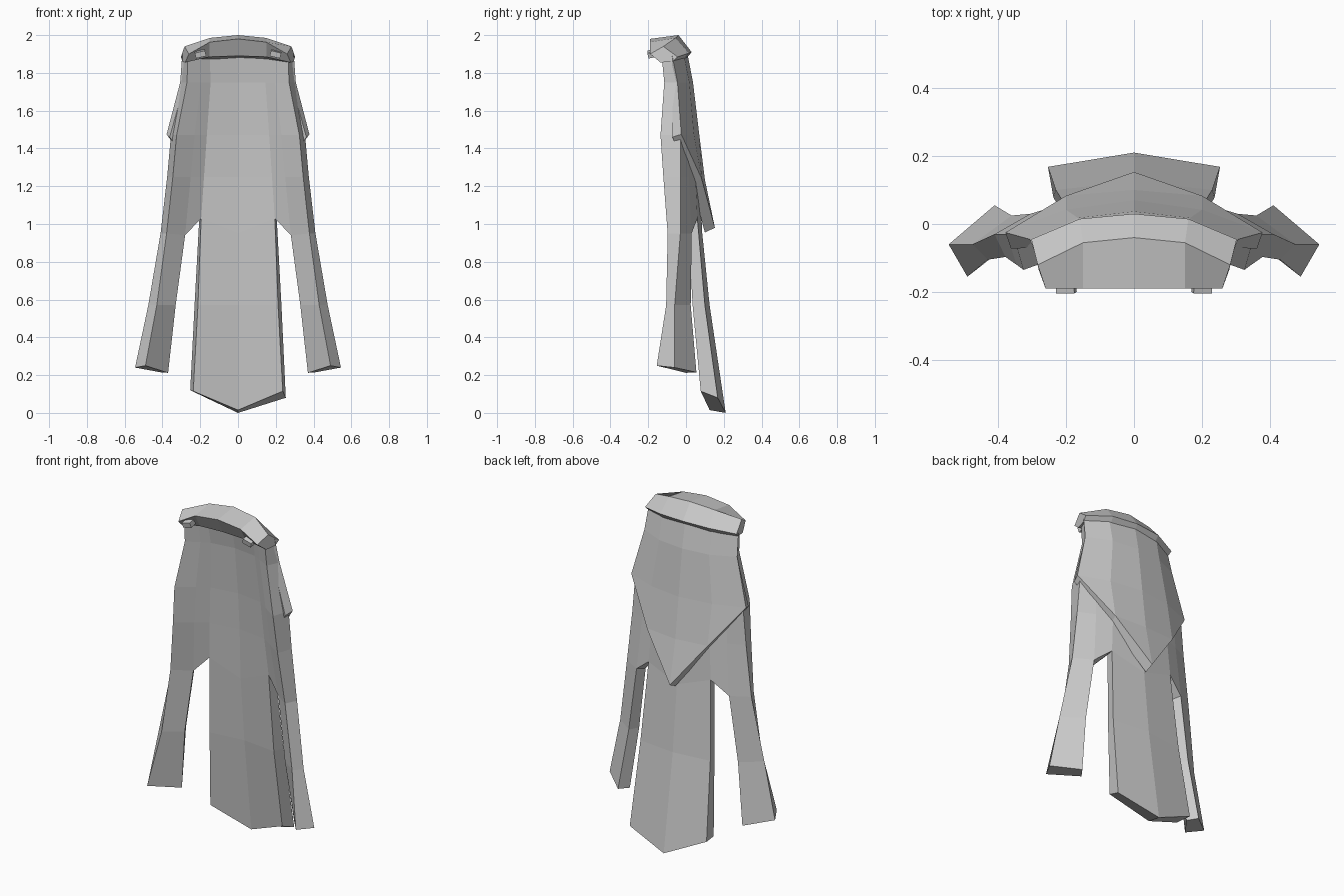
import bpy, bmesh, math

if "Cube" in bpy.data.objects:
    bpy.data.objects.remove(bpy.data.objects["Cube"])

grey = bpy.data.materials.new("cloth_grey")
grey.diffuse_color = (0.6, 0.6, 0.6, 1)
grey.use_nodes = True
grey.node_tree.nodes["Principled BSDF"].inputs["Base Color"].default_value = grey.diffuse_color


def add_object(name, bm):
    bmesh.ops.remove_doubles(bm, verts=bm.verts, dist=0.0005)
    bmesh.ops.recalc_face_normals(bm, faces=bm.faces)
    mesh = bpy.data.meshes.new(name)
    bm.to_mesh(mesh)
    bm.free()
    mesh.materials.append(grey)
    ob = bpy.data.objects.new(name, mesh)
    bpy.context.collection.objects.link(ob)
    return ob


def level(z, *pts):
    return [(x, y, z) for x, y in pts]


def add_grid(bm, rows, side, holes=()):
    """Quads between half rows (centre outwards); None points collapse to triangles."""
    grid = [[p and bm.verts.new((p[0] * side, p[1], p[2])) for p in row] for row in rows]
    for r in range(len(rows) - 1):
        for c in range(len(rows[0]) - 1):
            face = [grid[r][c], grid[r][c + 1], grid[r + 1][c + 1], grid[r + 1][c]]
            face = [v for v in face if v]
            if (r, c) not in holes and len(face) > 2:
                bm.faces.new(face)
    return grid


# Wrap-around skirt cloth, split below into a back tail and two side tails
outer = [
    level(1.9, (0, 0), (.16, -.02), (.22, -.045), (.285, -.08), (.265, -.13)),
    level(1.75, (0, .03), (.16, .01), (.23, -.02), (.3, -.05), (.27, -.115)),
    level(1.47, (0, .06), (.18, .035), (.27, .005), (.355, -.03), (.325, -.135)),
    level(1.25, (0, .075), (.19, .05), (.28, .015), (.375, -.03), (.345, -.12)),
    [(0, .085, .96), (.205, .06, 1.03), (.305, .03, .95), (.41, -.03, .95), (.378, -.097, .95)],
    level(.57, (0, .125), (.23, .1), (.36, .025), (.475, -.06), (.43, -.105)),
    [(0, .21, 0), (.253, .168, .1), (.41, .055, .215), (.545, -.06, .24), (.49, -.155, .25)],
]
inner = [
    level(1.9, (0, -.06), (.15, -.075), (.196, -.097)),
    level(1.75, (0, -.03), (.145, -.05), (.195, -.076)),
    level(1.47, (0, 0), (.165, -.025), (.23, -.069)),
    level(1.25, (0, .015), (.18, -.01), (.25, -.056)),
    [(0, .025, .95), (.195, .01, 1.03), (.28, -.02, .94)],
    level(.57, (0, .06), (.212, .035), (.33, -.03)),
    [(0, .125, .015), (.237, .078, .115), (.37, 0, .212)],
]
# Inner face meets the outer one along the front edge
inner = [i + [o[4]] for i, o in zip(inner, outer)]
gap = {(4, 1), (5, 1)}
bm = bmesh.new()
for side in (1, -1):
    # Slightly uneven tail corners
    for rows, lift in ((outer, -.02), (inner, 0)):
        x, y, z = rows[6][1]
        rows[6][1] = (x, y, .1 + lift * side + (.015 if rows is inner else 0))
    o = add_grid(bm, outer, side, gap)
    i = add_grid(bm, inner, side, gap)
    # Thickness along the hems and slits
    rims = [(0, 0, 0, 1), (0, 1, 0, 2), (6, 0, 6, 1), (4, 1, 4, 2)]
    rims += [(r, c, r + 1, c) for r in (4, 5) for c in (1, 2)]
    for r, c, s, d in rims:
        bm.faces.new((o[r][c], o[s][d], i[s][d], i[r][c]))
    for r in (0, 6):
        bm.faces.new((o[r][2], o[r][3], o[r][4], i[r][3], i[r][2]))
add_object("skirt_cloth", bm)

# Pointed back panel lying over the skirt
panel = [
    level(1.9, (0, .008), (.165, -.012), (.295, -.075)),
    level(1.75, (0, .037), (.165, .018), (.306, -.045)),
    level(1.475, (0, .07), (.2, .042), (.378, -.025)),
    [(0, .1, 1.235), (.2, .083, 1.24), None],
    [(0, .153, .98), None, None],
]
lining = [
    level(1.9, (0, -.02), (.155, -.04), (.27, -.085)),
    level(1.75, (0, .005), (.155, -.015), (.28, -.07)),
    level(1.46, (0, .03), (.18, .005), (.362, -.072)),
    [(0, .055, 1.22), (.19, .03, 1.215), None],
    [(0, .1, .955), None, None],
]
bm = bmesh.new()
for side in (1, -1):
    o = add_grid(bm, panel, side)
    i = add_grid(bm, lining, side)
    rim = [(0, 0), (0, 1), (0, 2), (1, 2), (2, 2), (3, 1), (4, 0)]
    for (r, c), (s, d) in zip(rim, rim[1:]):
        bm.faces.new((o[r][c], o[s][d], i[s][d], i[r][c]))
add_object("back_panel", bm)

# Belt: five-sided sections swept from side to side
half = [
    [(0, -.19, 1.98), (0, -.04, 2), (0, .03, 1.91), (0, 0, 1.875), (0, -.145, 1.89)],
    [(.15, -.19, 1.963), (.15, -.055, 1.985), (.16, .015, 1.905), (.155, -.015, 1.865), (.15, -.145, 1.885)],
    [(.26, -.19, 1.9), (.283, -.12, 1.94), (.302, -.045, 1.885), (.295, -.07, 1.86), (.28, -.135, 1.855)],
]
sections = [[(-x, y, z) for x, y, z in s] for s in half[:0:-1]] + half
bm = bmesh.new()
rings = [[bm.verts.new(p) for p in s] for s in sections]
for a, b in zip(rings, rings[1:]):
    for k in range(5):
        j = (k + 1) % 5
        bm.faces.new((a[k], a[j], b[j], b[k]))
bm.faces.new(rings[0])
bm.faces.new(rings[-1])
add_object("belt", bm)

# Small loops on the front of the belt
for side, label in ((1, "right"), (-1, "left")):
    bm = bmesh.new()
    bmesh.ops.create_cube(bm, size=1)
    ob = add_object("belt_loop_" + label, bm)
    ob.scale = (.055, .06, .03)
    ob.location = (.2 * side, -.172, 1.903)
    ob.rotation_euler = (math.radians(12), math.radians(14) * side, 0)
